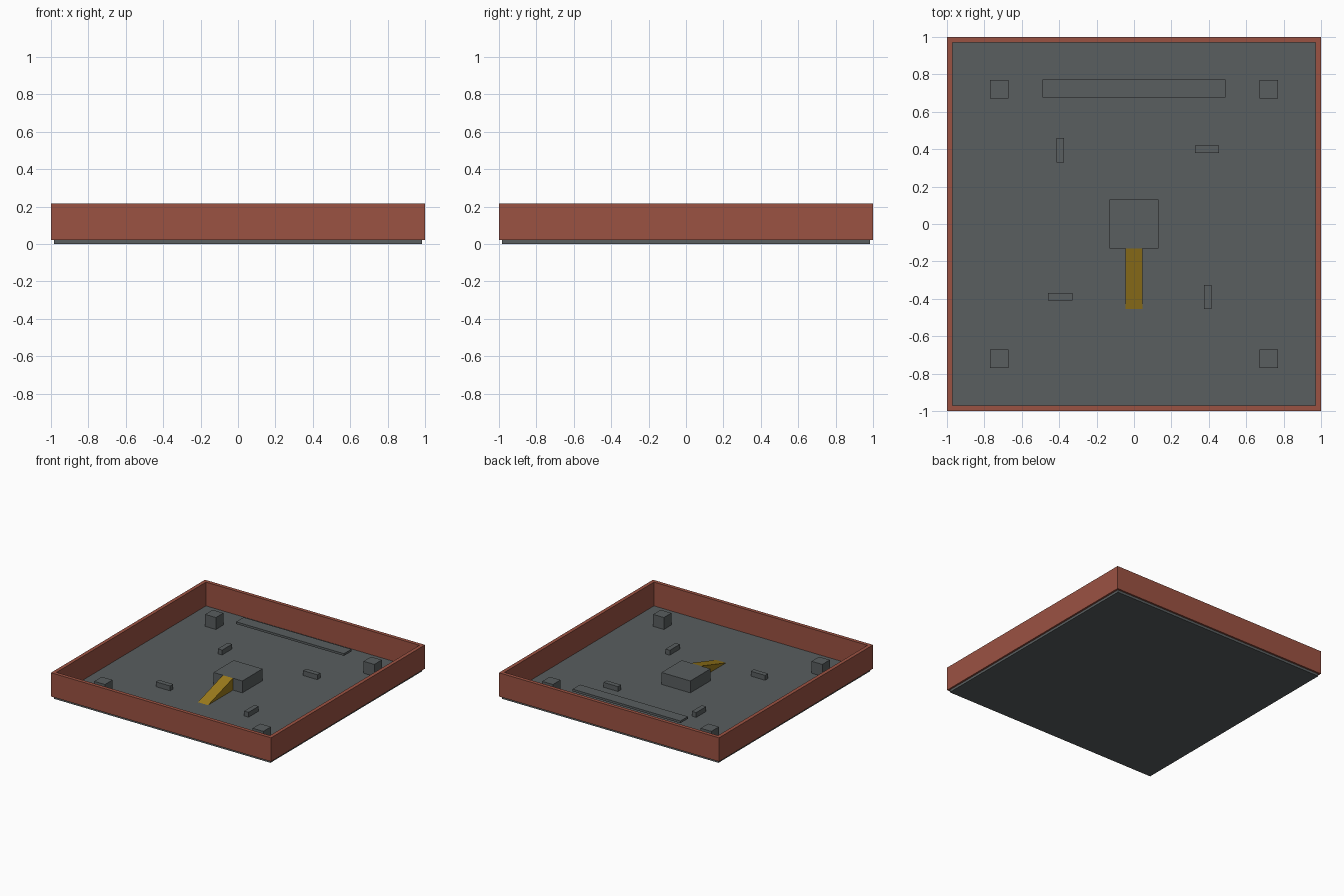
import bpy, bmesh

if "Cube" in bpy.data.objects:
    bpy.data.objects.remove(bpy.data.objects["Cube"])


def material(name, rgb):
    m = bpy.data.materials.new(name)
    m.diffuse_color = (*rgb, 1)
    m.use_nodes = True
    m.node_tree.nodes["Principled BSDF"].inputs["Base Color"].default_value = m.diffuse_color
    return m


GREY = material("slate grey", (0.100, 0.112, 0.115))
RED = material("brick red", (0.33, 0.085, 0.055))
YELLOW = material("mustard yellow", (0.33, 0.20, 0.012))


def prism(name, outline, depth, mat):
    """Extrude a planar outline of 3D points along a depth vector."""
    bm = bmesh.new()
    face = bm.faces.new([bm.verts.new(p) for p in outline])
    ext = bmesh.ops.extrude_face_region(bm, geom=[face], use_keep_orig=True)
    verts = [g for g in ext["geom"] if isinstance(g, bmesh.types.BMVert)]
    bmesh.ops.translate(bm, verts=verts, vec=depth)
    bmesh.ops.recalc_face_normals(bm, faces=bm.faces)
    mesh = bpy.data.meshes.new(name)
    bm.to_mesh(mesh)
    bm.free()
    mesh.materials.append(mat)
    obj = bpy.data.objects.new(name, mesh)
    bpy.context.collection.objects.link(obj)
    return obj


def box(name, cx, cy, sx, sy, z0, z1, mat):
    x, y = sx / 2, sy / 2
    pts = [(cx + i * x, cy + j * y, z0) for i, j in ((-1, -1), (1, -1), (1, 1), (-1, 1))]
    return prism(name, pts, (0, 0, z1 - z0), mat)


FLOOR = 0.02

# Arena floor and its four boundary walls
box("floor", 0, 0, 1.97, 1.97, 0, FLOOR, GREY)
for s, side in ((-1, "front"), (1, "back")):
    box(side + "_wall", 0, s * 0.985, 2, 0.03, FLOOR, 0.215, RED)
for s, side in ((-1, "left"), (1, "right")):
    box(side + "_wall", s * 0.985, 0, 0.03, 1.94, FLOOR, 0.215, RED)

# Central platform with its wedge ramp
box("platform", 0, 0, 0.262, 0.262, FLOOR, 0.118, GREY)
prism("ramp", [(-0.046, -0.131, FLOOR), (-0.046, -0.131, 0.118), (-0.046, -0.455, FLOOR)],
      (0.092, 0, 0), YELLOW)

# Corner pillars
for x in (-0.72, 0.72):
    for y in (-0.72, 0.72):
        box("pillar", x, y, 0.098, 0.098, FLOOR, 0.118, GREY)

# Low barriers, alternating direction around the platform
for x, y, sx, sy in ((-0.395, 0.395, 0.04, 0.13), (0.39, 0.4, 0.13, 0.04),
                     (0.395, -0.39, 0.04, 0.13), (-0.395, -0.39, 0.13, 0.04)):
    box("barrier", x, y, sx, sy, FLOOR, 0.06, GREY)

# Raised walkway near the back wall
box("walkway", 0, 0.724, 0.98, 0.097, 0.112, 0.13, GREY)
